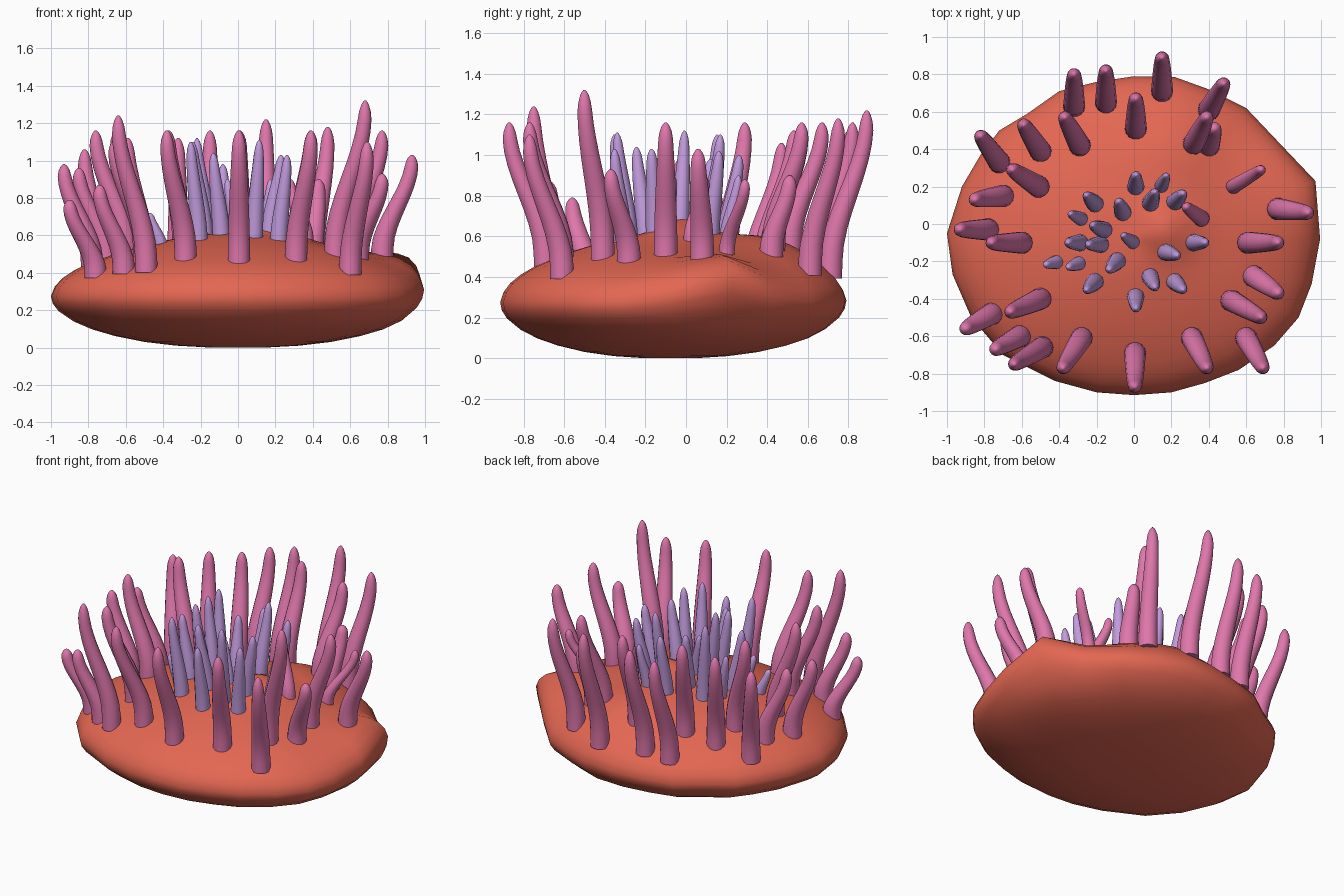
import bpy, bmesh, math
from mathutils import Vector

if "Cube" in bpy.data.objects:
    bpy.data.objects.remove(bpy.data.objects["Cube"])

CY = -0.08  # body centre in y


def material(name, rgb):
    m = bpy.data.materials.new(name)
    m.diffuse_color = (*rgb, 1)
    m.use_nodes = True
    m.node_tree.nodes["Principled BSDF"].inputs["Base Color"].default_value = m.diffuse_color
    return m


CORAL = material("coral_red", (0.77, 0.135, 0.085))
PINK = material("pink", (0.74, 0.185, 0.41))
LILAC = material("lilac", (0.54, 0.33, 0.72))

# Body outline seen from above, counter-clockwise
OUTLINE = [(0.995, -0.08), (0.97, 0.23), (0.78, 0.43), (0.6, 0.62), (0.4, 0.72),
           (0.22, 0.785), (0, 0.79), (-0.2, 0.76), (-0.4, 0.71), (-0.57, 0.59),
           (-0.72, 0.5), (-0.82, 0.37), (-0.92, 0.2), (-1, -0.05), (-0.97, -0.27),
           (-0.87, -0.5), (-0.7, -0.7), (-0.42, -0.84), (-0.2, -0.9), (0, -0.915),
           (0.2, -0.9), (0.38, -0.85), (0.56, -0.78), (0.75, -0.65), (0.88, -0.5), (0.95, -0.32)]
POLAR = sorted((math.atan2(y - CY, x) % math.tau, math.hypot(x, y - CY)) for x, y in OUTLINE)
POLAR = POLAR + [(POLAR[0][0] + math.tau, POLAR[0][1])]
# Body section: fraction of outline radius, height
TOP = [(0, 0.615), (0.2, 0.605), (0.4, 0.57), (0.6, 0.52), (0.8, 0.45), (0.88, 0.41),
       (0.94, 0.37), (0.98, 0.325), (1, 0.275)]
BOTTOM = [(0.99, 0.235), (0.96, 0.195), (0.88, 0.14), (0.78, 0.097), (0.66, 0.062),
          (0.5, 0.03), (0.33, 0.01), (0.15, 0.0)]


def lerp_table(table, x):
    for (a, va), (b, vb) in zip(table, table[1:]):
        if x <= b:
            return va + (vb - va) * (x - a) / (b - a)
    return table[-1][1]


def bumps(x, y):
    """Central peak and the raised right and back shoulders."""
    g = lambda px, py, w, h: h * math.exp(-((x - px) ** 2 + (y - py) ** 2) / w ** 2)
    return g(0.17, -0.03, 0.13, 0.08) + g(0.98, 0.2, 0.25, 0.12) + g(0.2, 0.45, 0.27, 0.075)


def surface_z(x, y):
    r = lerp_table(POLAR, math.atan2(y - CY, x) % math.tau)
    return lerp_table(TOP, min(1, math.hypot(x, y - CY) / r)) + bumps(x, y)


def finish(bm, name, mat, angle=60):
    bmesh.ops.recalc_face_normals(bm, faces=bm.faces)
    me = bpy.data.meshes.new(name)
    bm.to_mesh(me)
    bm.free()
    me.materials.append(mat)
    ob = bpy.data.objects.new(name, me)
    bpy.context.collection.objects.link(ob)
    bpy.ops.object.select_all(action='DESELECT')
    ob.select_set(True)
    bpy.context.view_layer.objects.active = ob
    bpy.ops.object.shade_smooth_by_angle(angle=math.radians(angle))
    return ob


def loft(bm, rings):
    """Skin a list of point rings and close both ends."""
    vs = [[bm.verts.new(p) for p in ring] for ring in rings]
    n = len(vs[0])
    for a, b in zip(vs, vs[1:]):
        for i in range(n):
            bm.faces.new((a[i], a[(i + 1) % n], b[(i + 1) % n], b[i]))
    for end in (vs[0], vs[-1]):
        c = bm.verts.new(sum((v.co for v in end), Vector()) / n)
        for i in range(n):
            bm.faces.new((c, end[i], end[(i + 1) % n]))


# Body
rings = []
fine_top = [(s, lerp_table(TOP, s)) for s in
            (0.06, 0.13, 0.2, 0.3, 0.4, 0.5, 0.6, 0.7, 0.8, 0.88, 0.94, 0.98, 1)]
for s, z in fine_top + BOTTOM:
    ring = []
    for a, r in POLAR[:-1]:
        x, y = s * r * math.cos(a), CY + s * r * math.sin(a)
        ring.append((x, y, z + bumps(x, y) * min(1, max(0, (z - 0.12) / 0.15))))
    rings.append(ring)
bm = bmesh.new()
loft(bm, rings)
finish(bm, "body", CORAL, 85)


def tentacle(name, base, tip, top_z, radius, mat, taper, sides=14, sway=1.0):
    """Upright tube that sways from base to tip in an S curve."""
    z0 = surface_z(*base) - 0.03
    rings = []
    for t in (0, 0.1, 0.2, 0.3, 0.4, 0.5, 0.6, 0.7, 0.8, 0.88, 0.93, 0.97, 0.99, 1):
        u = min(1, max(0, (t - 0.1) / 0.82))
        e = (1 - sway) * t + sway * (0.12 * t + 0.88 * u * u * (3 - 2 * u))
        r = radius * (1 - taper * t ** 1.7)
        if t > 0.88:
            r *= math.sqrt(max(0.03, 1 - ((t - 0.88) / 0.12) ** 2))
        x = base[0] + (tip[0] - base[0]) * e
        y = base[1] + (tip[1] - base[1]) * e
        z = z0 + (top_z - z0) * t
        rings.append([(x + r * math.cos(math.tau * i / sides),
                       y + r * math.sin(math.tau * i / sides), z) for i in range(sides)])
    bm = bmesh.new()
    loft(bm, rings)
    finish(bm, name, mat)


# Outer tentacles: base x, base y, tip x, tip y, top height
OUTER = [(-.32, .63, -.32, .80, 1.12), (-.15, .65, -.15, .82, 1.16), (.15, .71, .15, .89, 1.22),
         (.01, .51, .01, .67, 1.16), (.40, .61, .48, .75, 1.18), (.32, .43, .39, .57, 1.16),
         (.40, .42, .43, .51, .9), (-.29, .42, -.37, .57, 1.16), (-.50, .39, -.59, .53, 1.12),
         (-.72, .33, -.82, .47, 1.06), (-.51, .20, -.65, .29, 1.16), (-.70, .15, -.85, .13, .96),
         (-.78, -.03, -.93, -.03, .98), (-.60, -.10, -.76, -.10, 1.16), (-.50, -.40, -.66, -.47, 1.11),
         (-.76, -.48, -.90, -.56, .79), (-.61, -.60, -.74, -.67, .87), (-.49, -.66, -.64, -.75, 1.24),
         (-.28, -.61, -.38, -.77, 1.16), (.005, -.69, .005, -.87, 1.16), (.31, -.61, .39, -.77, 1.16),
         (.60, -.61, .69, -.77, 1.1), (.52, -.41, .68, -.50, 1.32)]
OUTER += [(.64, -.28, .77, -.37, .93), (.61, -.10, .77, -.10, 1.16), (.77, .08, .93, .06, 1.03)]
for i, (bx, by, tx, ty, tz) in enumerate(OUTER):
    tentacle(f"outer_tentacle_{i + 1}", (bx, by), (tx, ty), tz, 0.06, PINK, 0.48)
# Two thin tentacles on the right
tentacle("thin_tentacle_1", (.53, .20), (.68, .29), .88, 0.04, PINK, 0.4)
tentacle("thin_tentacle_2", (.36, .03), (.28, .09), .9, 0.045, PINK, 0.5)

# Inner feelers: middle x, middle y, top height
INNER = [(.01, .23, 1.0), (.10, .14, 1.1), (.16, .23, .9), (.24, .14, 1.02), (-.23, .13, 1.1),
         (-.07, .09, .98), (-.31, .04, .88), (-.19, -.02, 1.12), (-.32, -.10, 1.0), (-.21, -.11, 1.1),
         (-.03, -.08, .9), (-.44, -.21, .72), (-.32, -.22, .78), (-.11, -.22, 1.04), (-.23, -.33, 1.1),
         (.10, -.31, 1.11), (.01, -.42, 1.0), (.24, -.33, 1.03), (.20, -.16, 1.03), (.35, -.10, .98)]
for i, (x, y, tz) in enumerate(INNER):
    d = Vector((x, y + 0.1)).normalized() * 0.032
    tentacle(f"inner_feeler_{i + 1}", (x - d.x, y - d.y), (x + d.x, y + d.y), tz,
             0.047 if tz > 0.95 else 0.038, LILAC, 0.58, 12, 0.5)
